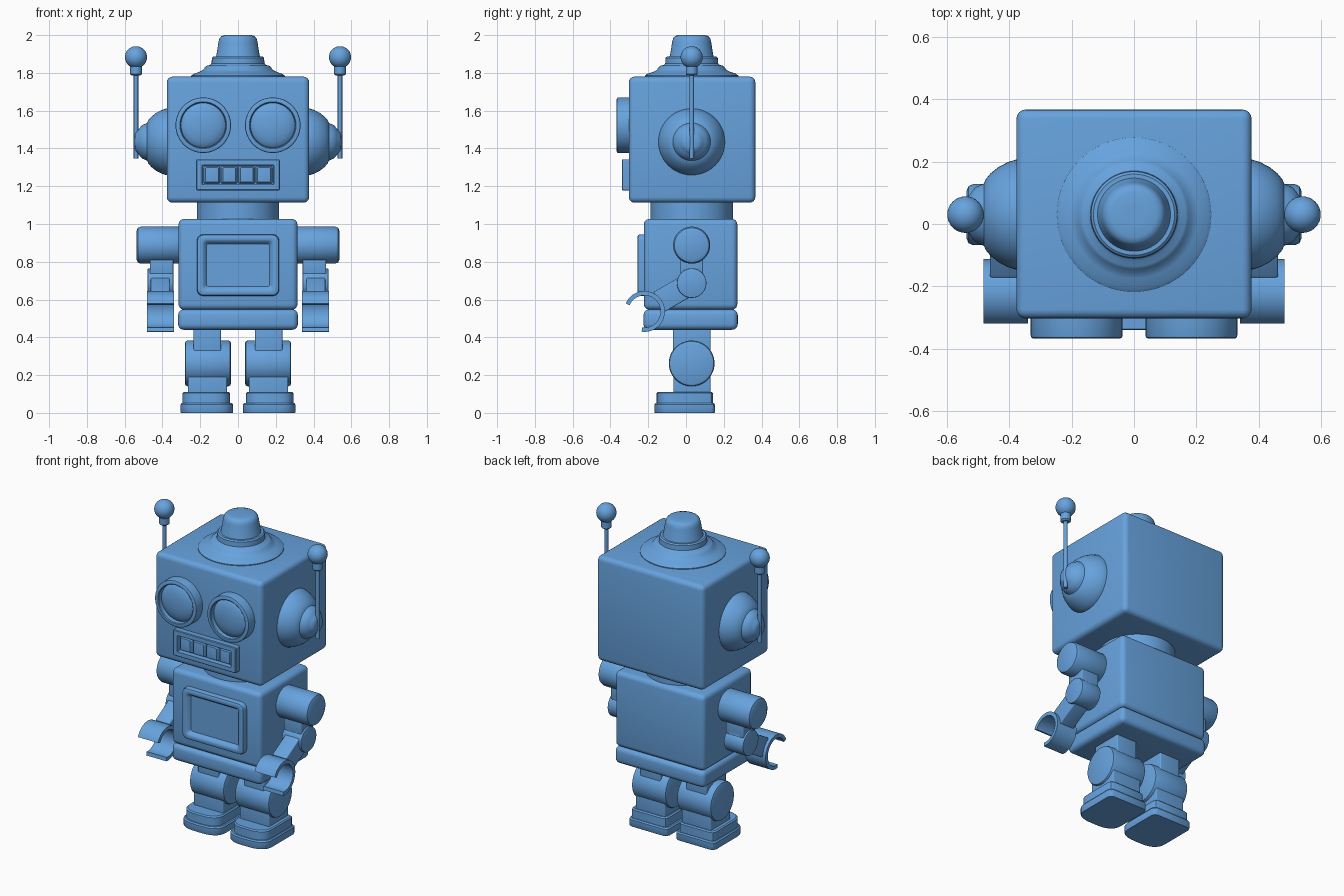
import bpy, bmesh, math
from mathutils import Vector, Matrix

if "Cube" in bpy.data.objects:
    bpy.data.objects.remove(bpy.data.objects["Cube"])

blue = bpy.data.materials.new("robot blue")
blue.diffuse_color = (0.135, 0.365, 0.73, 1)
blue.use_nodes = True
blue.node_tree.nodes["Principled BSDF"].inputs["Base Color"].default_value = blue.diffuse_color
YC = 0.03  # depth centre of most parts


def finish(name, bm, angle=35):
    bmesh.ops.recalc_face_normals(bm, faces=bm.faces)
    me = bpy.data.meshes.new(name)
    bm.to_mesh(me)
    bm.free()
    me.materials.append(blue)
    ob = bpy.data.objects.new(name, me)
    bpy.context.collection.objects.link(ob)
    me.shade_smooth()
    me.set_sharp_from_angle(angle=math.radians(angle))
    return ob


def loft(name, rings, angle=35):
    """Bridge rings of equal point count and cap both ends."""
    bm = bmesh.new()
    vs = [[bm.verts.new(p) for p in r] for r in rings]
    n = len(vs[0])
    for a, b in zip(vs, vs[1:]):
        for i in range(n):
            j = (i + 1) % n
            bm.faces.new((a[i], a[j], b[j], b[i]))
    bm.faces.new(vs[0])
    bm.faces.new(vs[-1])
    return finish(name, bm, angle)


def lathe(name, prof, origin, axis=(0, 0, 1), n=48, angle=35):
    """Revolve (radius, height) points around an axis."""
    q = Vector((0, 0, 1)).rotation_difference(Vector(axis))
    o = Vector(origin)
    rings = [[o + q @ Vector((r * math.cos(t), r * math.sin(t), h))
              for t in (2 * math.pi * i / n for i in range(n))] for r, h in prof]
    return loft(name, rings, angle)


def pin(name, x0, x1, y, z, r, e=0.012):
    """Cylinder along x with softened ends."""
    k = e * 0.3
    return lathe(name, [(r - e, x0), (r - k, x0 + k), (r, x0 + e), (r, x1 - e),
                        (r - k, x1 - k), (r - e, x1)], (0, y, z), (1, 0, 0))


def box(name, x, y, z, bevel=0.01, rot=0, pivot=(0, 0, 0)):
    bm = bmesh.new()
    bmesh.ops.create_cube(bm, size=1)
    for v in bm.verts:
        v.co = Vector([(a + b) / 2 + c * (b - a) for (a, b), c in zip((x, y, z), v.co)])
    bmesh.ops.bevel(bm, geom=bm.edges[:], offset=bevel, segments=4, profile=0.5, affect='EDGES')
    if rot:
        bmesh.ops.rotate(bm, verts=bm.verts, cent=pivot, matrix=Matrix.Rotation(rot, 3, 'X'))
    return finish(name, bm)


def panel(name, cx, cz, steps, angle=35):
    """Front-facing rounded rectangles: (half width, half height, corner, y)."""
    rings = []
    for w, h, c, y in steps:
        ring = []
        for k, (sx, sz) in enumerate(((1, 1), (-1, 1), (-1, -1), (1, -1))):
            for i in range(7):
                t = math.pi / 2 * (k + i / 6)
                ring.append((cx + sx * (w - c) + c * math.cos(t), y, cz + sz * (h - c) + c * math.sin(t)))
        rings.append(ring)
    return loft(name, rings, angle)


def foot_ring(cx, hw, back, front, z):
    """Square heel, bowed toe."""
    pts = [(cx + hw, back - 0.025, z), (cx + hw - 0.008, back - 0.008, z), (cx + hw - 0.025, back, z),
           (cx - hw + 0.025, back, z), (cx - hw + 0.008, back - 0.008, z), (cx - hw, back - 0.025, z)]
    y0 = front + 0.085
    for i in range(21):
        t = math.pi * i / 20
        c, s = math.cos(t), max(0.0, math.sin(t))
        pts.append((cx - hw * math.copysign(abs(c) ** 0.65, c), y0 - 0.085 * s ** 0.85, z))
    return pts


# Head, neck, body
box("head", (-0.377, 0.377), (-0.303, 0.367), (1.113, 1.78), 0.03)
lathe("neck", [(0.218, 1.0), (0.218, 1.13)], (0, YC, 0), n=64)
box("torso", (-0.315, 0.315), (-0.223, 0.272), (0.546, 1.027), 0.03)
box("pelvis", (-0.317, 0.317), (-0.225, 0.274), (0.44, 0.548), 0.03)

# Stepped cap on top of the head
lathe("head_cap", [(0.248, 1.77), (0.248, 1.785), (0.235, 1.795), (0.205, 1.805), (0.185, 1.815),
                   (0.175, 1.83), (0.165, 1.838), (0.148, 1.842), (0.14, 1.85), (0.138, 1.88),
                   (0.13, 1.887), (0.117, 1.887), (0.114, 1.895), (0.103, 1.965), (0.098, 1.983),
                   (0.088, 1.995), (0.072, 2.0), (0.03, 2.0)], (0, YC, 0), n=64)

# Chest screen with raised frame
panel("chest_screen", 0, 0.782, [(0.218, 0.163, 0.035, -0.2), (0.218, 0.163, 0.035, -0.243),
      (0.214, 0.159, 0.032, -0.253), (0.205, 0.15, 0.028, -0.257), (0.19, 0.135, 0.024, -0.257),
      (0.182, 0.127, 0.02, -0.253), (0.167, 0.113, 0.012, -0.233)])

# Mouth with four teeth
panel("mouth_frame", 0, 1.26, [(0.222, 0.082, 0.008, -0.28), (0.222, 0.082, 0.008, -0.336),
      (0.218, 0.078, 0.006, -0.34), (0.19, 0.052, 0.004, -0.34), (0.188, 0.05, 0.004, -0.31)])
for i in range(4):
    panel("tooth", -0.138 + 0.092 * i, 1.26, [(0.044, 0.046, 0.006, -0.3), (0.043, 0.045, 0.006, -0.318),
          (0.034, 0.038, 0.006, -0.332), (0.03, 0.034, 0.006, -0.333)])

for s, side in ((-1, "left"), (1, "right")):
    def span(a, b):
        return tuple(sorted((s * a, s * b)))

    # Eye with rim and domed lens
    lathe(side + "_eye", [(0.147, 0.27), (0.147, 0.358), (0.145, 0.364), (0.139, 0.367), (0.124, 0.367),
                          (0.12, 0.363), (0.118, 0.338), (0.11, 0.345), (0.09, 0.354), (0.06, 0.361),
                          (0.03, 0.364), (0.005, 0.365)], (s * 0.184, 0, 1.523), (0, -1, 0))

    # Ear and antenna
    lathe(side + "_ear", [(0.176, 0.36), (0.176, 0.38), (0.168, 0.405), (0.152, 0.435), (0.132, 0.46),
                          (0.114, 0.475), (0.1, 0.481), (0.095, 0.492), (0.088, 0.508), (0.072, 0.522),
                          (0.06, 0.53), (0.052, 0.54), (0.035, 0.546), (0.01, 0.548)],
          (0, YC, 1.435), (s, 0, 0))
    lathe(side + "_antenna_rod", [(0.012, 1.347), (0.012, 1.82)], (s * 0.54, YC, 0), n=16)
    lathe(side + "_antenna_collar", [(0.022, 1.785), (0.031, 1.793), (0.031, 1.845)],
          (s * 0.54, YC, 0), n=24)
    lathe(side + "_antenna_ball", [(0.058 * math.sin(t) + 0.0005, -0.058 * math.cos(t))
                                   for t in (math.pi * k / 20 for k in range(21))],
          (s * 0.54, YC, 1.883), n=32)

    # Arm
    pin(side + "_shoulder", *span(0.29, 0.537), YC, 0.888, 0.098, 0.022)
    box(side + "_upper_arm", span(0.342, 0.467), (-0.03, 0.09), (0.735, 0.83), 0.006)
    box(side + "_upper_arm_link", span(0.362, 0.448), (-0.03, 0.09), (0.66, 0.76), 0.006)
    pin(side + "_elbow", *span(0.342, 0.478), YC, 0.687, 0.078, 0.004)
    box(side + "_forearm", span(0.362, 0.462), (YC - 0.2, YC), (0.627, 0.747), 0.006,
        math.radians(30), (0, YC, 0.687))

    # Open claw hand, an arc swept across x
    rings = []
    for k in range(41):
        t = math.radians(157 - 255 * k / 40)
        rings.append([(s * x, -0.22 + r * math.cos(t), 0.537 + r * math.sin(t))
                      for x, r in ((0.34, 0.108), (0.482, 0.108), (0.482, 0.085), (0.34, 0.085))])
    loft(side + "_hand", rings)

    # Leg and two-layer foot
    box(side + "_thigh", span(0.09, 0.235), (-0.07, 0.13), (0.3, 0.46), 0.008)
    pin(side + "_knee", *span(0.037, 0.281), YC, 0.262, 0.121, 0.014)
    box(side + "_shin", span(0.058, 0.266), (-0.067, 0.13), (0.08, 0.24), 0.008)
    loft(side + "_foot_sole", [foot_ring(s * 0.165, w, 0.153 - d, -0.168 + d, z) for w, d, z in
                               ((0.137, 0.002, 0), (0.139, 0, 0.004), (0.139, 0, 0.044), (0.133, 0.006, 0.052))])
    loft(side + "_foot_top", [foot_ring(s * 0.168, w, 0.143 - d, -0.155 + d, z) for w, d, z in
                              ((0.125, 0, 0.04), (0.125, 0, 0.104), (0.118, 0.007, 0.111))])
